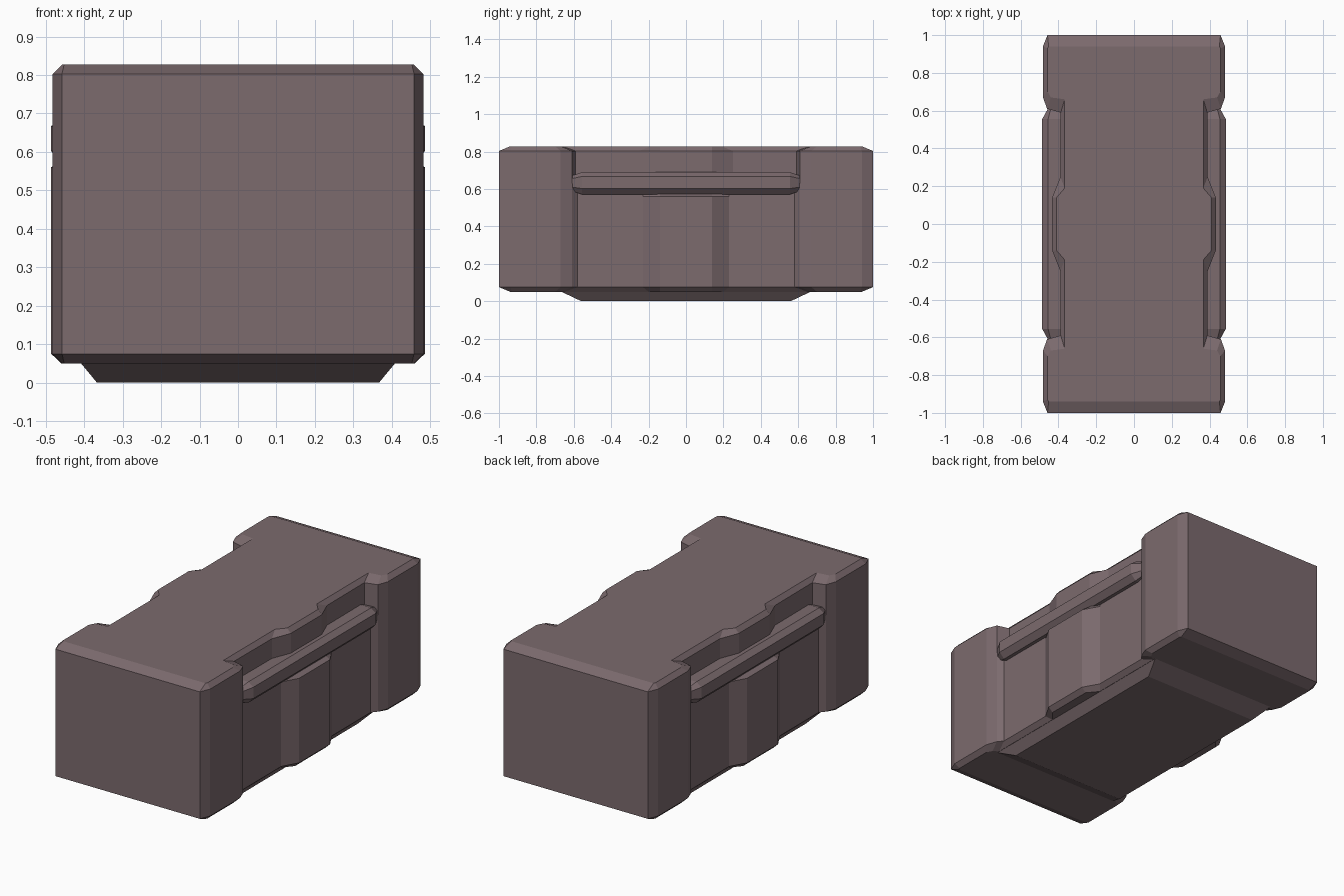
import bpy, bmesh

if "Cube" in bpy.data.objects:
    bpy.data.objects.remove(bpy.data.objects["Cube"])

mat = bpy.data.materials.new("dusty_brown")
mat.diffuse_color = (0.2, 0.145, 0.155, 1)
mat.use_nodes = True
mat.node_tree.nodes["Principled BSDF"].inputs["Base Color"].default_value = mat.diffuse_color


def ring(quarter, z):
    """Full outline at height z from one quarter outline (middle -> end)."""
    q = list(quarter)
    half = [(x, -y) for x, y in reversed(q)] + q
    return [(x, y, z) for x, y in half] + [(-x, -y, z) for x, y in half]


def loft(name, rings):
    bm = bmesh.new()
    vs = [[bm.verts.new(p) for p in r] for r in rings]
    n = len(vs[0])
    for a, b in zip(vs, vs[1:]):
        for i in range(n):
            j = (i + 1) % n
            bm.faces.new((a[i], a[j], b[j], b[i]))
    bm.faces.new(vs[0][::-1])
    bm.faces.new(vs[-1])
    bmesh.ops.remove_doubles(bm, verts=bm.verts, dist=1e-5)
    bmesh.ops.recalc_face_normals(bm, faces=bm.faces)
    me = bpy.data.meshes.new(name)
    bm.to_mesh(me)
    bm.free()
    me.materials.append(mat)
    ob = bpy.data.objects.new(name, me)
    bpy.context.collection.objects.link(ob)
    return ob


# Crate body: outlines with recessed sides, bevelled at top and bottom
end = [(0.46, 0.61), (0.482, 0.67), (0.482, 0.94), (0.458, 1.0)]
end_in = [(0.44, 0.67), (0.457, 0.70), (0.457, 0.93), (0.452, 0.94)]
low = [(0.486, 0.14), (0.435, 0.23), (0.435, 0.58)] + end
low_in = [(0.46, 0.14), (0.41, 0.20), (0.41, 0.65)] + end_in
waist = [(0.436, 0.14), (0.435, 0.23), (0.435, 0.58)] + end
high = [(0.433, 0.14), (0.39, 0.25), (0.388, 0.59)] + end
high_in = [(0.41, 0.14), (0.367, 0.19), (0.367, 0.66)] + end_in
loft("crate_body", [ring(low_in, 0.05), ring(low, 0.075), ring(low, 0.56),
                    ring(waist, 0.585), ring(waist, 0.63), ring(high, 0.631),
                    ring(high, 0.803), ring(high_in, 0.828)])

# Raised base pad with sloped sides
loft("base_pad", [ring([(0.367, 0.56)], 0), ring([(0.41, 0.67)], 0.052)])

# Side rails: bevelled bar with tapered ends
full = [(0.38, 0.69), (0.455, 0.69), (0.486, 0.667), (0.486, 0.602),
        (0.455, 0.57), (0.38, 0.57)]
tip = [(0.38, 0.67), (0.44, 0.67), (0.455, 0.655), (0.455, 0.61),
       (0.44, 0.59), (0.38, 0.59)]
for side, label in ((1, "right"), (-1, "left")):
    loft(label + "_side_rail",
         [[(side * x, y, z) for x, z in s]
          for s, y in ((tip, -0.612), (full, -0.555), (full, 0.555), (tip, 0.612))])
